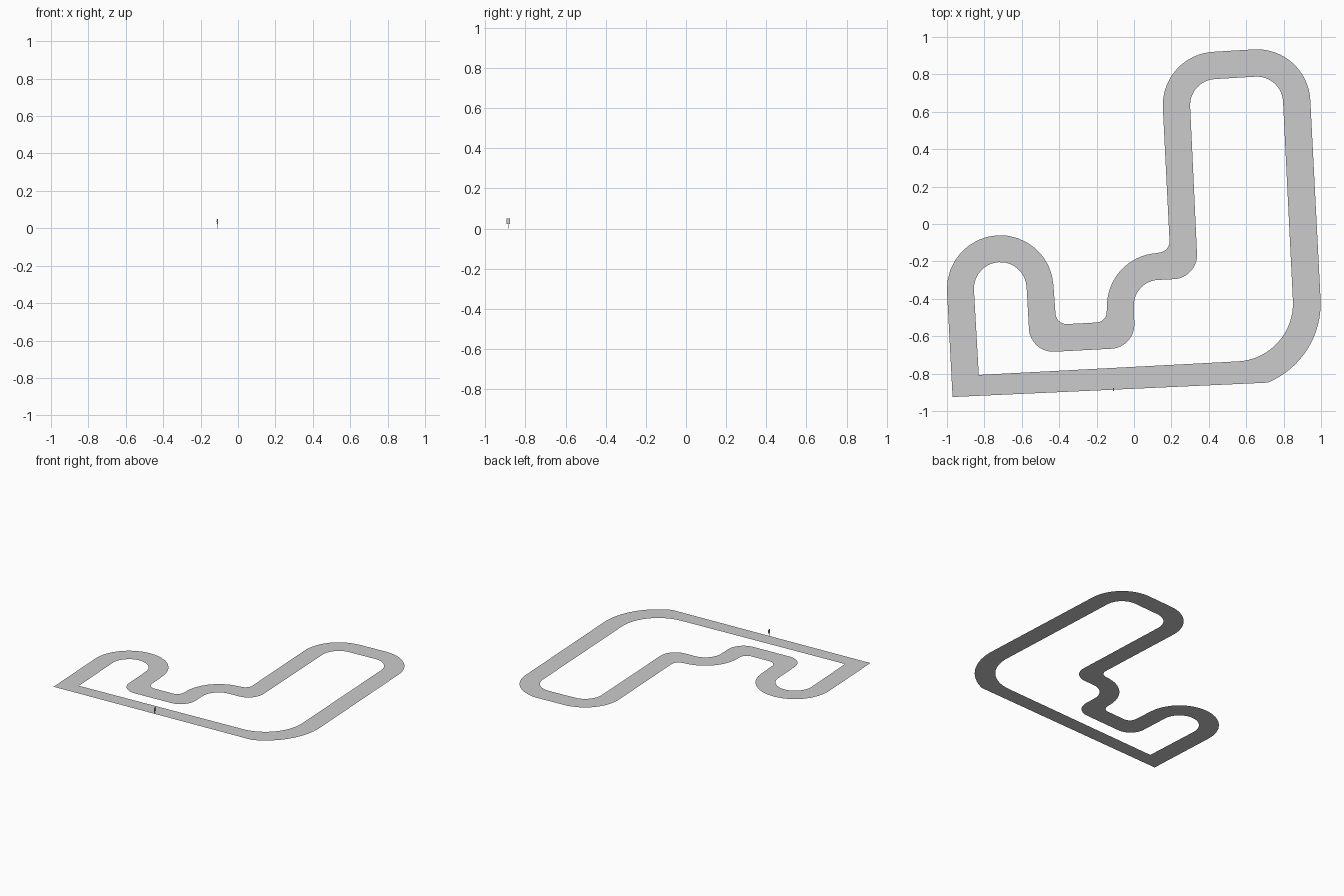
import bpy, bmesh, math

if "Cube" in bpy.data.objects:
    bpy.data.objects.remove(bpy.data.objects["Cube"])

TILT = 3.0  # whole circuit is turned slightly


def outline(arcs):
    """Chain of arcs (cx, cy, radius, start, end); radius 0 is a sharp corner."""
    pts = []
    for cx, cy, r, a0, a1 in arcs:
        n = 16 if r > 0 else 0
        for i in range(n + 1):
            a = math.radians(TILT + a0 + (a1 - a0) * i / max(n, 1))
            pts.append((cx + r * math.cos(a), cy + r * math.sin(a), 0))
    return pts


def box(name, loc, size):
    bm = bmesh.new()
    bmesh.ops.create_cube(bm, size=1)
    bmesh.ops.scale(bm, vec=size, verts=bm.verts)
    return finish(name, bm, loc)


def finish(name, bm, loc=(0, 0, 0)):
    me = bpy.data.meshes.new(name)
    bm.to_mesh(me)
    bm.free()
    ob = bpy.data.objects.new(name, me)
    ob.location = loc
    bpy.context.collection.objects.link(ob)
    return ob


# Track edges, counterclockwise
outer = outline([
    (-0.97, -0.925, 0, 0, 0),
    (0.54, -0.425, 0.458, -70.5, 0),
    (0.657, 0.648, 0.286, 0, 90),
    (0.44, 0.635, 0.286, 90, 180),
    (0.13, -0.093, 0.06, 0, -90),
    (0.14, -0.44, 0.285, 90, 180),
    (-0.203, -0.47, 0.057, 0, -90),
    (-0.36, -0.475, 0.06, -90, -180),
    (-0.715, -0.345, 0.285, 0, 180),
])
inner = outline([
    (-0.83, -0.807, 0, 0, 0),
    (0.54, -0.425, 0.31, -90, 0),
    (0.657, 0.648, 0.14, 0, 90),
    (0.44, 0.635, 0.14, 90, 180),
    (0.207, -0.165, 0.13, 0, -90),
    (0.135, -0.435, 0.136, 90, 180),
    (-0.128, -0.537, 0.13, 0, -90),
    (-0.432, -0.553, 0.13, -90, -180),
    (-0.715, -0.345, 0.141, 0, 180),
])

# Flat road surface between the two edges
bm = bmesh.new()
edges = []
for pts in (outer, inner):
    vs = [bm.verts.new(p) for p in pts]
    edges += [bm.edges.new((vs[i - 1], vs[i])) for i in range(len(vs))]
bmesh.ops.triangle_fill(bm, use_beauty=True, use_dissolve=False, edges=edges, normal=(0, 0, 1))
bm.normal_update()
for f in bm.faces:
    if f.normal.z < 0:
        f.normal_flip()
finish("track_surface", bm)

# Small start signal beside the straight
SX, SY = -0.109, -0.886
box("signal_post", (SX - 0.002, SY, 0.012), (0.002, 0.002, 0.024))
box("signal_box", (SX, SY, 0.036), (0.006, 0.016, 0.028))
for i in range(3):
    bm = bmesh.new()
    bmesh.ops.create_uvsphere(bm, u_segments=12, v_segments=8, radius=0.0035)
    finish("signal_lamp", bm, (SX - 0.002, SY, 0.027 + 0.009 * i))
